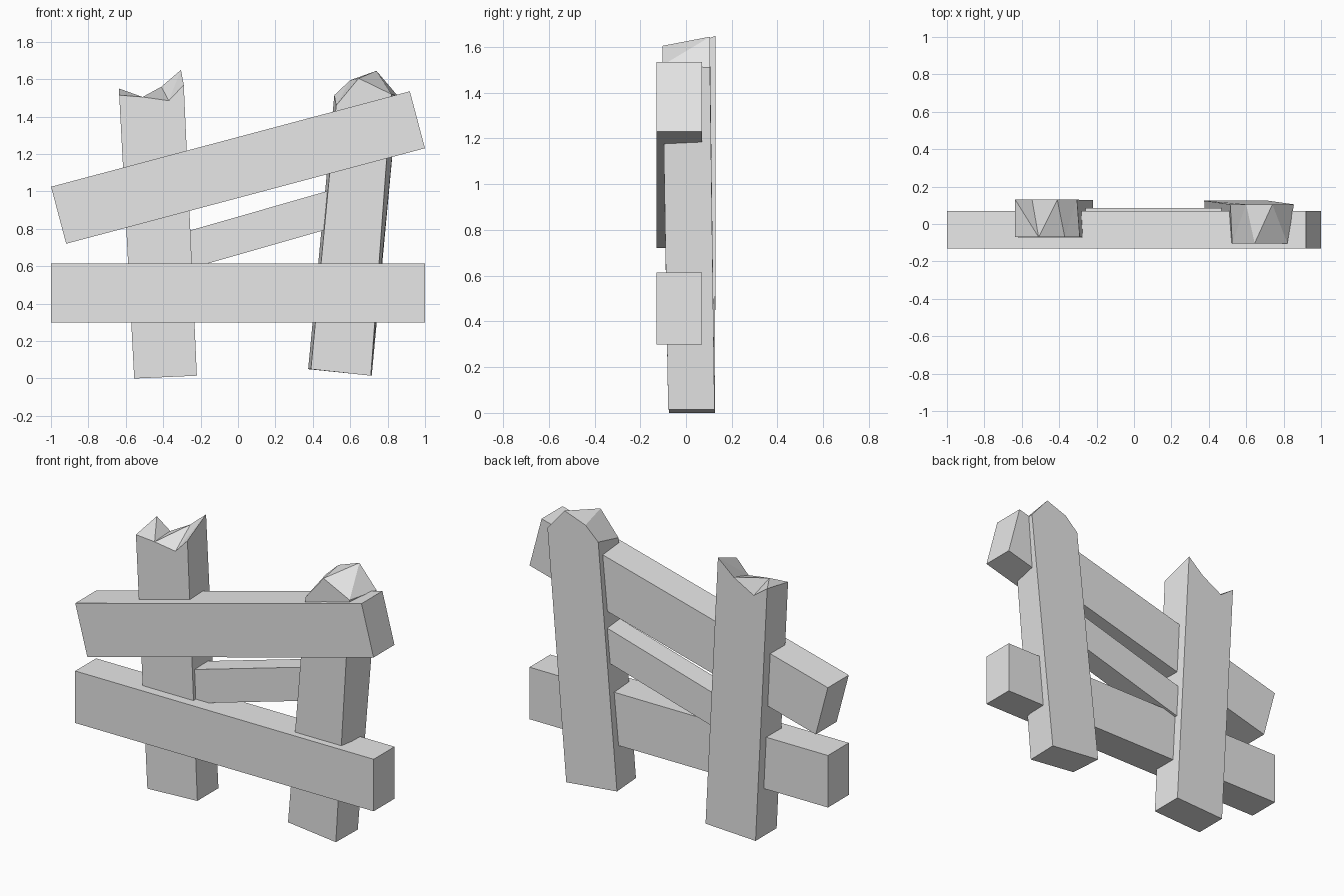
import bpy
import math

cube = bpy.data.objects.get("Cube")
if cube:
    bpy.data.objects.remove(cube, do_unlink=True)

# Single weathered grey colour
grey = bpy.data.materials.new("plain_grey")
grey.use_nodes = True
grey.diffuse_color = (0.8, 0.8, 0.8, 1)
for node in grey.node_tree.nodes:
    if node.type == 'BSDF_PRINCIPLED':
        node.inputs["Base Color"].default_value = (0.8, 0.8, 0.8, 1)


def plank(name, centre, size, tilt=0.0):
    """Box rail, tilted in the fence plane."""
    bpy.ops.mesh.primitive_cube_add(size=1, location=centre, rotation=(0, -math.radians(tilt), 0))
    obj = bpy.context.object
    obj.name = name
    obj.scale = size
    obj.data.materials.append(grey)


def post(name, foot_front, foot_back, front, back, y_foot, y_top, steps):
    """Post with a broken top; steps say which side advances for each top triangle."""
    nf, nb = len(front), len(back)
    verts = [(x, y_top[0], z) for x, z in front]
    verts += [(x, y_top[1], z) for x, z in back]
    verts += [(x, y_foot[0], z) for x, z in foot_front]
    verts += [(x, y_foot[1], z) for x, z in foot_back]
    fl = nf + nb
    fr, bl, br = fl + 1, fl + 2, fl + 3
    faces = [
        [fl, fr] + list(range(nf - 1, -1, -1)),
        [br, bl] + list(range(nf, nf + nb)),
        [fl, 0, nf, bl],
        [fr, br, nf + nb - 1, nf - 1],
        [fl, bl, br, fr],
    ]
    # Splintered top
    f, b = 0, nf
    for side in steps:
        if side == "f":
            faces.append([f, f + 1, b])
            f += 1
        else:
            faces.append([f, b + 1, b])
            b += 1
    mesh = bpy.data.meshes.new(name)
    mesh.from_pydata(verts, [], faces)
    mesh.materials.append(grey)
    mesh.update()
    bpy.context.collection.objects.link(bpy.data.objects.new(name, mesh))


# Rails
plank("lower_rail", (0, -0.03, 0.457), (2.0, 0.2, 0.315))
plank("upper_rail", (0, -0.03, 1.128), (1.985, 0.2, 0.315), 14.9)
plank("short_brace", (0.08, 0.018, 0.786), (0.96, 0.135, 0.196), 16)

# Posts
post("right_post",
     [(-0.555, 0.0), (-0.22, 0.015)], [(-0.555, 0.0), (-0.22, 0.015)],
     [(-0.635, 1.515), (-0.51, 1.505), (-0.37, 1.485), (-0.29, 1.57)],
     [(-0.635, 1.55), (-0.545, 1.485), (-0.41, 1.56), (-0.305, 1.65)],
     (-0.075, 0.127), (-0.07, 0.13), "fbbfbf")
post("left_post",
     [(0.39, 0.05), (0.71, 0.015)], [(0.375, 0.05), (0.715, 0.015)],
     [(0.525, 1.46), (0.645, 1.605), (0.82, 1.52)],
     [(0.515, 1.515), (0.60, 1.595), (0.74, 1.645), (0.855, 1.51)],
     (-0.078, 0.125), (-0.103, 0.105), "bfbfb")
